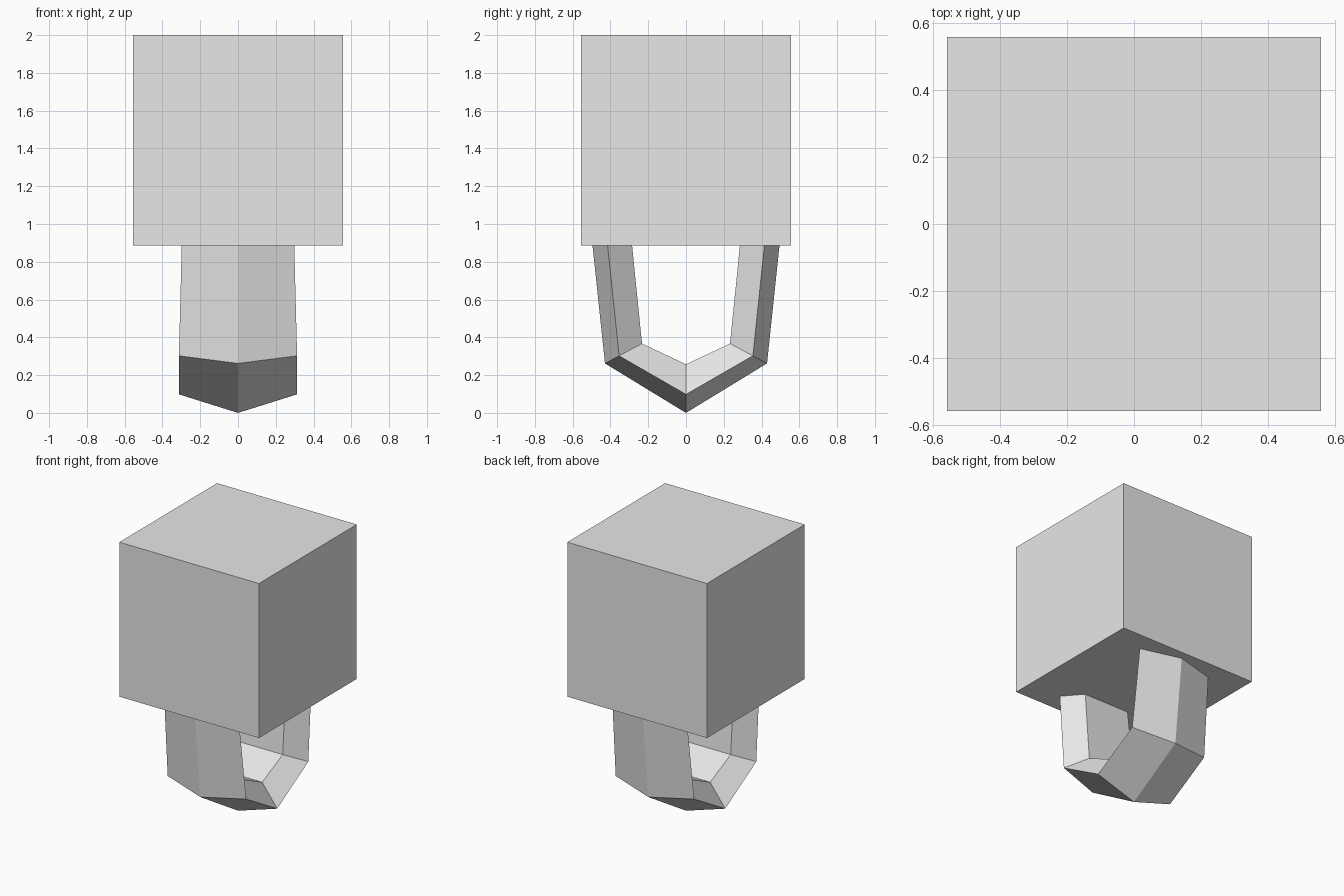
import bpy, bmesh, math
from mathutils import Vector

cube = bpy.data.objects.get("Cube")
if cube:
    bpy.data.objects.remove(cube, do_unlink=True)

GREY = (0.8, 0.8, 0.8, 1)
grey = bpy.data.materials.new("plain_grey")
grey.diffuse_color = GREY
grey.use_nodes = True
grey.node_tree.nodes["Principled BSDF"].inputs["Base Color"].default_value = GREY


def finish(name, bm):
    bmesh.ops.recalc_face_normals(bm, faces=bm.faces)
    mesh = bpy.data.meshes.new(name)
    bm.to_mesh(mesh)
    bm.free()
    mesh.materials.append(grey)
    obj = bpy.data.objects.new(name, mesh)
    bpy.context.collection.objects.link(obj)
    return obj


# Cube block
SIZE = 1.114
bm = bmesh.new()
bmesh.ops.create_cube(bm, size=SIZE)
bmesh.ops.translate(bm, verts=bm.verts, vec=(0, 0, 2 - SIZE / 2))
finish("upper_block", bm)

# Hanging loop: five-sided section swept around a U, ends buried in the block
SIDES = 5
DEPTH = 1 + math.cos(math.pi / SIDES)


def section(bm, outer, inner, radius):
    """Five-sided ring with one corner at the outer point."""
    outer, inner = Vector(outer), Vector(inner)
    ring = []
    for i in range(SIDES):
        a = math.tau * i / SIDES
        y, z = outer.lerp(inner, (1 - math.cos(a)) / DEPTH)
        ring.append(bm.verts.new((radius * math.sin(a), y, z)))
    return ring


# outer (y, z), inner (y, z), half width radius
half = [((0.507, 1.0), (0.297, 1.0), 0.310),
        ((0.429, 0.262), (0.233, 0.367), 0.329)]
bottom = [((0, 0), (0, 0.257), 0.329)]
mirrored = [((-o[0], o[1]), (-i[0], i[1]), r) for o, i, r in reversed(half)]

bm = bmesh.new()
rings = [section(bm, *s) for s in half + bottom + mirrored]
for a, b in zip(rings, rings[1:]):
    for i in range(SIDES):
        j = (i + 1) % SIDES
        bm.faces.new((a[i], a[j], b[j], b[i]))
bm.faces.new(rings[0])
bm.faces.new(rings[-1])
finish("lower_loop", bm)
